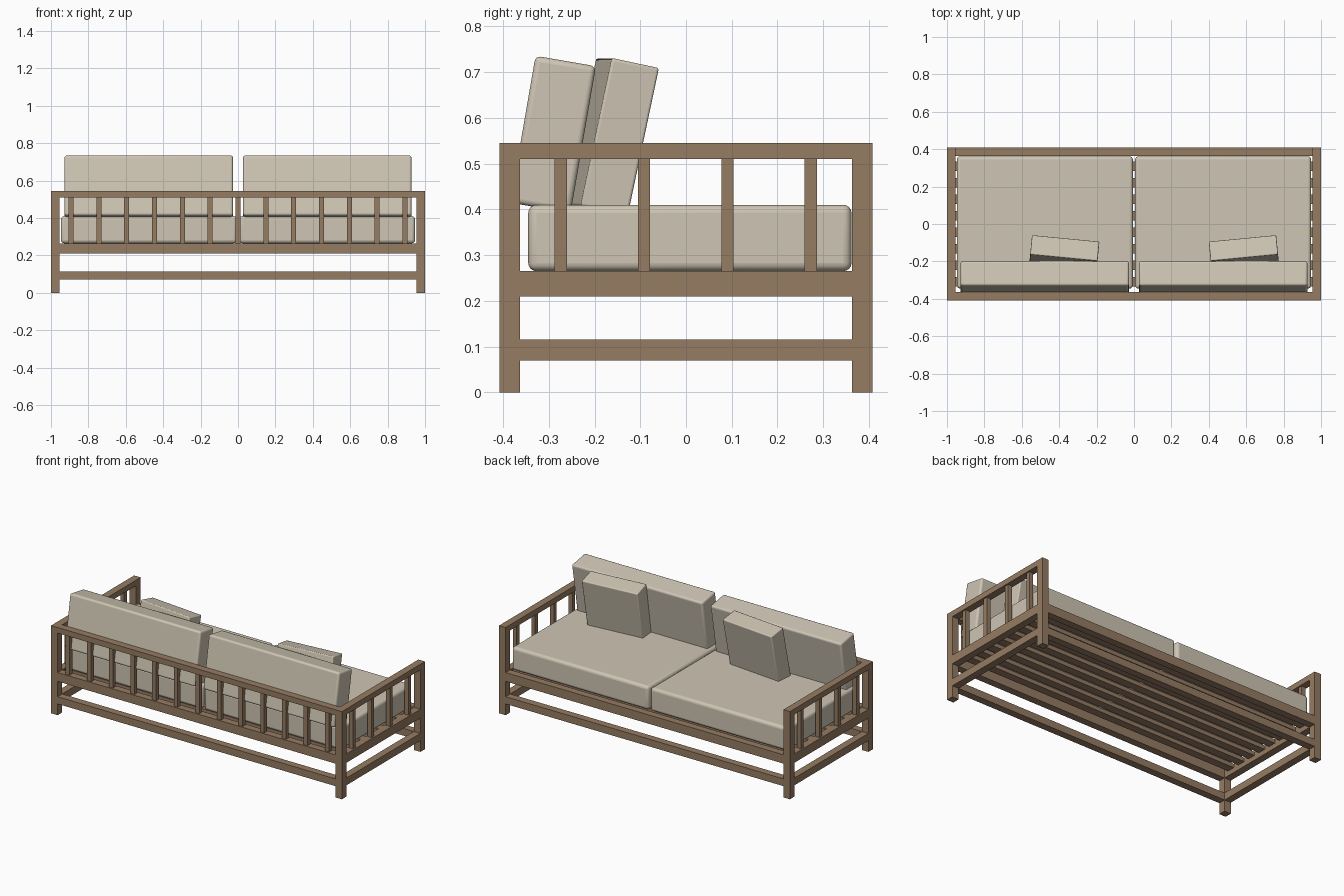
import bpy, math
from mathutils import Euler, Vector

if "Cube" in bpy.data.objects:
    bpy.data.objects.remove(bpy.data.objects["Cube"])


def material(name, rgb):
    m = bpy.data.materials.new(name)
    m.diffuse_color = (*rgb, 1)
    m.use_nodes = True
    m.node_tree.nodes["Principled BSDF"].inputs["Base Color"].default_value = m.diffuse_color
    return m


WOOD = material("warm brown wood", (0.30, 0.20, 0.122))
FABRIC = material("beige fabric", (0.62, 0.56, 0.455))


def box(name, x, y, z, mat=WOOD):
    """Box from (min, max) ranges."""
    size = [r[1] - r[0] for r in (x, y, z)]
    bpy.ops.mesh.primitive_cube_add(size=1, location=[sum(r) / 2 for r in (x, y, z)])
    o = bpy.context.object
    o.name = name
    o.scale = size
    bpy.ops.object.transform_apply(location=False, rotation=False, scale=True)
    o.data.materials.append(mat)
    return o


def cushion(name, x, y, z, radius):
    """Soft box with rounded edges."""
    o = box(name, x, y, z, FABRIC)
    b = o.modifiers.new("rounded edges", 'BEVEL')
    b.width, b.segments = radius, 4
    bpy.ops.object.shade_smooth_by_angle(angle=math.radians(40))
    return o


def lean(o, top_front, tilt, yaw=0):
    """Tilt forward and turn, keeping the top front edge centre at top_front."""
    rot = Euler((-tilt, 0, yaw))
    corner = Vector((0, o.dimensions.y / 2, o.dimensions.z / 2))
    o.rotation_euler = rot
    o.location = Vector(top_front) - rot.to_matrix() @ corner


W, D, T = 1.0, 0.408, 0.045     # half width, half depth, timber thickness
IX, IY = W - T, D - T
TOP, MID, LOW = (0.51, 0.545), (0.21, 0.265), (0.07, 0.115)
S = 0.0135                      # half thickness of a spindle

for s, side in ((-1, "left"), (1, "right")):
    sx = sorted((s * IX, s * W))
    # corner posts
    for t, end in ((-1, "back"), (1, "front")):
        box(f"{end}_post_{side}", sx, sorted((t * IY, t * D)), (0, 0.545))
    # side rails
    for n, z in (("arm", TOP), ("seat", MID), ("lower", LOW)):
        box(f"{n}_rail_{side}", sx, (-IY, IY), z)
    # arm spindles
    for i in range(4):
        y = -0.274 + i * 0.1823
        c = s * (W - T / 2)
        box(f"arm_spindle_{side}", (c - S, c + S), (y - S, y + S), (MID[1], TOP[0]))

# long rails
for n, z in (("seat", MID), ("lower", LOW)):
    box(f"front_{n}_rail", (-IX, IX), (IY, D), z)
    box(f"back_{n}_rail", (-IX, IX), (-D, -IY), z)
box("back_top_rail", (-IX, IX), (-D, -IY), TOP)

# back spindles
for i in range(13):
    x = (i - 6) * 0.1488
    c = -(D - T / 2)
    box("back_spindle", (x - S, x + S), (c - S, c + S), (MID[1], TOP[0]))

# slats under the seat
for i in range(8):
    y = (i - 3.5) * 0.088
    box("seat_slat", (-IX, IX), (y - 0.025, y + 0.025), (0.24, 0.264))

# cushions
for s, side in ((-1, "left"), (1, "right")):
    cushion(f"seat_cushion_{side}", sorted((s * 0.006, s * 0.947)), (-0.345, 0.362), (0.265, 0.41), 0.018)
    back = cushion(f"back_cushion_{side}", (-0.45, 0.45), (-0.067, 0.067), (-0.163, 0.163), 0.012)
    lean(back, (s * 0.477, -0.197, 0.713), math.radians(9.8))
    pillow = cushion(f"throw_pillow_{side}", (-0.181, 0.181), (-0.053, 0.053), (-0.165, 0.165), 0.006)
    lean(pillow, (-0.365 if s < 0 else 0.58, -0.076, 0.709), math.radians(12), s * math.radians(5.5))
